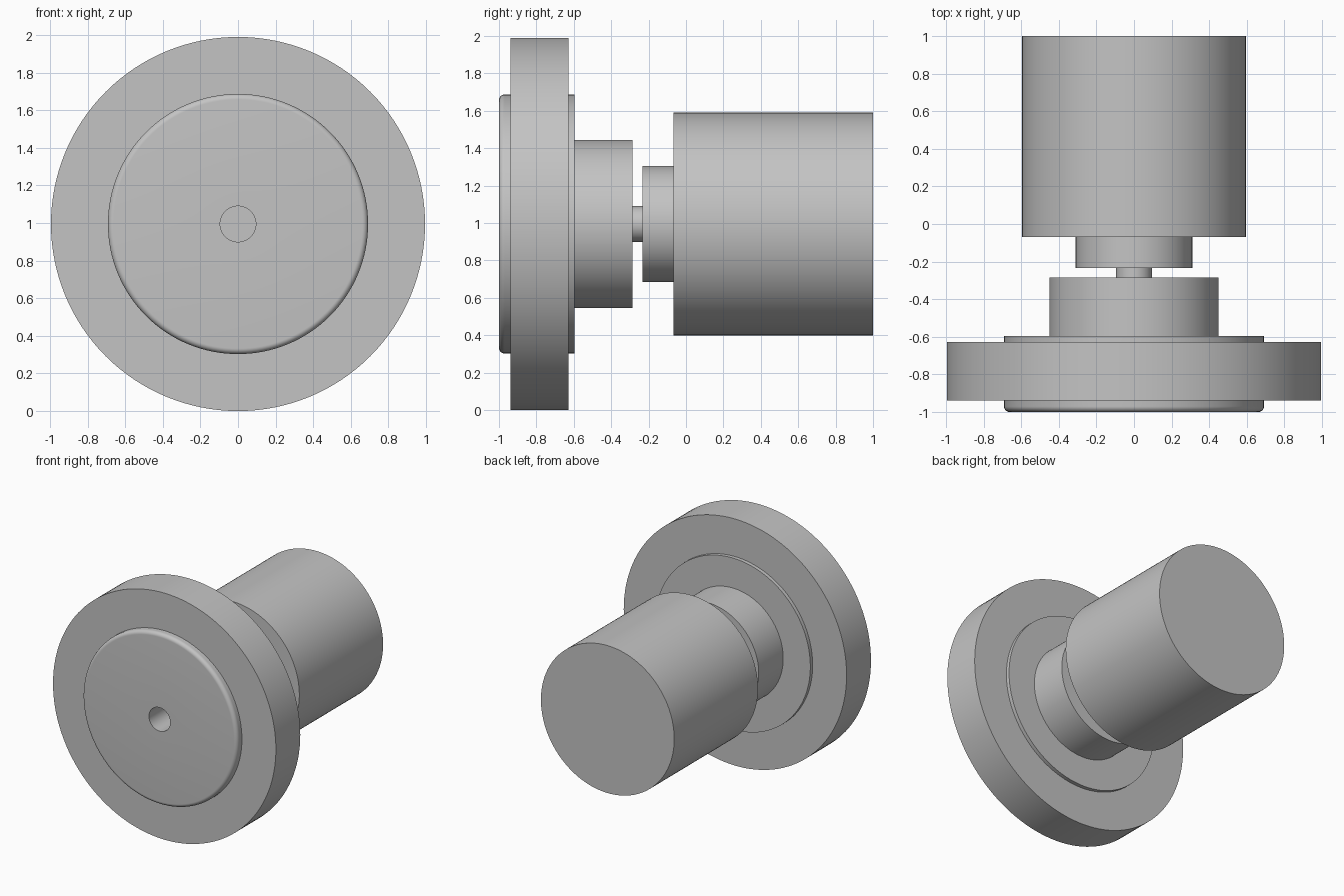
import bpy, math

if "Cube" in bpy.data.objects:
    bpy.data.objects.remove(bpy.data.objects["Cube"], do_unlink=True)

AXIS_Z = 0.995
SEGMENTS = 128

grey = bpy.data.materials.new("plain grey")
grey.use_nodes = True
colour = (0.55, 0.55, 0.55, 1)
grey.diffuse_color = colour
grey.node_tree.nodes["Principled BSDF"].inputs["Base Color"].default_value = colour


def lathe(name, profile, closed=False):
    """Turn (radius, y) points, listed front to back, around the axle.
    An open profile is capped at both ends; a closed one makes a ring."""
    verts, faces = [], []
    n = len(profile)
    for i in range(SEGMENTS):
        a = 2 * math.pi * i / SEGMENTS
        for r, y in profile:
            verts.append((r * math.cos(a), y, AXIS_Z + r * math.sin(a)))
    for i in range(SEGMENTS):
        j = (i + 1) % SEGMENTS
        for k in range(n if closed else n - 1):
            m = (k + 1) % n
            faces.append((i * n + k, i * n + m, j * n + m, j * n + k))
    if not closed:
        faces.append([i * n for i in range(SEGMENTS)])
        faces.append([i * n + n - 1 for i in reversed(range(SEGMENTS))])
    mesh = bpy.data.meshes.new(name)
    mesh.from_pydata(verts, [], faces)
    mesh.materials.append(grey)
    obj = bpy.data.objects.new(name, mesh)
    bpy.context.collection.objects.link(obj)
    # Face normals outward, smooth sides, sharp rims
    bpy.ops.object.select_all(action='DESELECT')
    obj.select_set(True)
    bpy.context.view_layer.objects.active = obj
    bpy.ops.object.mode_set(mode='EDIT')
    bpy.ops.mesh.select_all(action='SELECT')
    bpy.ops.mesh.normals_make_consistent(inside=False)
    bpy.ops.object.mode_set(mode='OBJECT')
    bpy.ops.object.shade_smooth_by_angle(angle=math.radians(30))
    return obj


def cylinder(name, r, front, back):
    return lathe(name, [(r, front), (r, back)])


BORE = 0.095
RIM = 0.692
FILLET = 0.03

# Tyre: a plain ring around the rim
lathe("tyre", [(RIM, -0.938), (0.995, -0.938), (0.995, -0.627), (RIM, -0.627)], closed=True)

# Wheel: rounded front edge, hub at the back, bore through the middle
fillet = []
for s in range(9):
    a = math.pi / 2 * s / 8
    fillet.append((RIM - FILLET + FILLET * math.sin(a), -1 + FILLET - FILLET * math.cos(a)))
lathe("wheel_and_hub", [(BORE, -1)] + fillet +
      [(RIM, -0.597), (0.45, -0.597), (0.45, -0.285), (BORE, -0.285)], closed=True)

# Motor with its shaft reaching into the bore
cylinder("shaft", BORE, -0.6, -0.23)
cylinder("motor_boss", 0.31, -0.233, -0.068)
cylinder("motor_body", 0.595, -0.068, 1)
